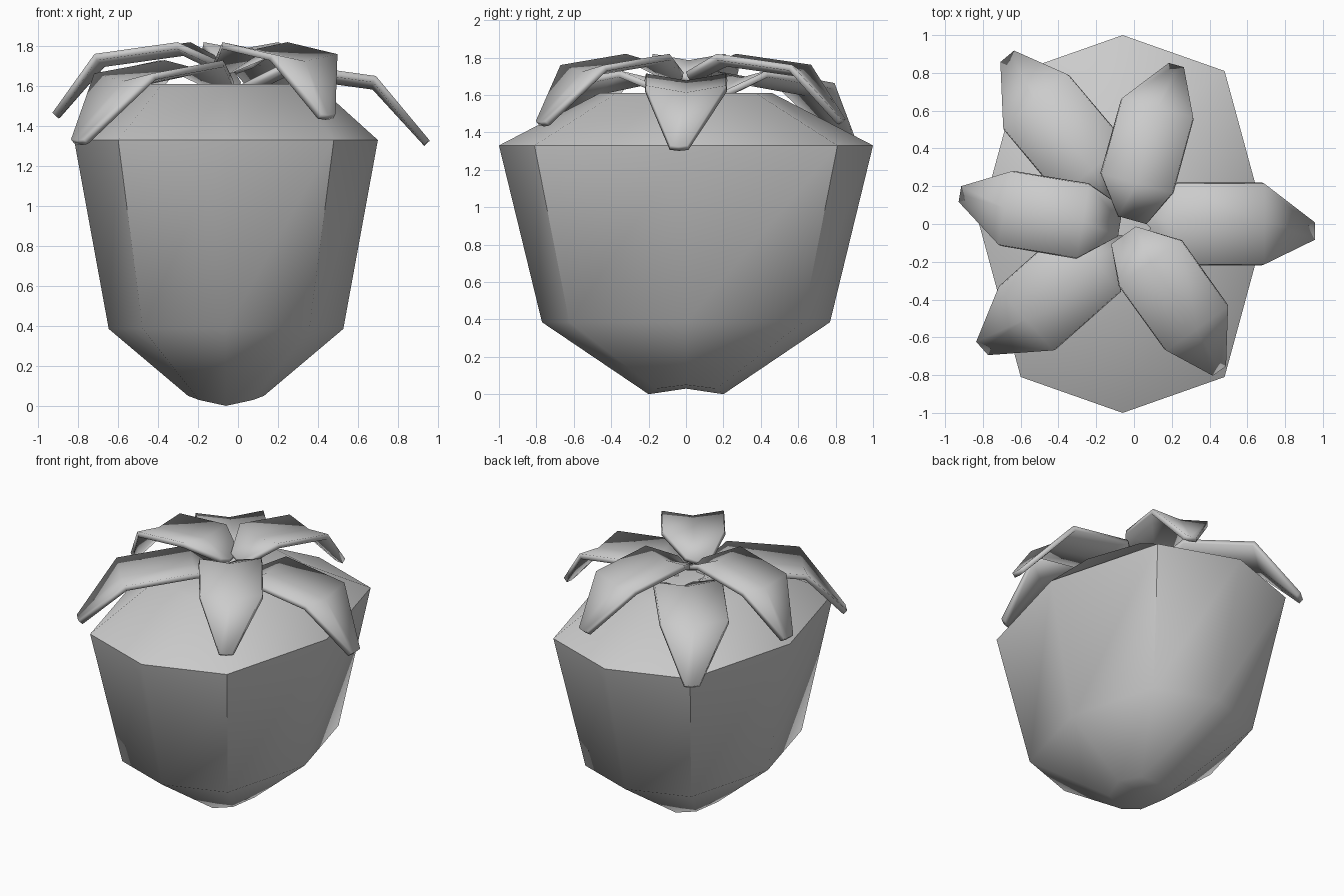
import bpy
from math import radians
from mathutils import Matrix

if "Cube" in bpy.data.objects:
    bpy.data.objects.remove(bpy.data.objects["Cube"])


def make_object(name, verts, faces, angle):
    mesh = bpy.data.meshes.new(name)
    mesh.from_pydata(verts, [], faces)
    obj = bpy.data.objects.new(name, mesh)
    bpy.context.collection.objects.link(obj)
    bpy.ops.object.select_all(action='DESELECT')
    obj.select_set(True)
    bpy.context.view_layer.objects.active = obj
    bpy.ops.object.mode_set(mode='EDIT')
    bpy.ops.mesh.select_all(action='SELECT')
    bpy.ops.mesh.normals_make_consistent(inside=False)
    bpy.ops.object.mode_set(mode='OBJECT')
    bpy.ops.object.shade_smooth_by_angle(angle=radians(angle))
    return obj


# Fruit body: eight-sided rings (half width x, half width y, z)
octagon = [(1, 0), (.71, .81), (0, 1), (-.71, .81),
           (-1, 0), (-.71, -.81), (0, -1), (.71, -.81)]
rings = [(.19, .20, .02), (.587, .77, .385), (.76, 1.0, 1.33), (.45, .46, 1.61)]
verts, faces = [], []
for i, (rx, ry, z) in enumerate(rings):
    for u, v in octagon:
        # the lowest ring dips at front and back
        dz = .03 * u * u - .02 * (1 - abs(u)) if i == 0 else 0
        verts.append((-.06 + rx * u, ry * v, z + dz))
for i in range(3):
    for k in range(8):
        n = (k + 1) % 8
        faces.append((i * 8 + k, i * 8 + n, i * 8 + 8 + n, i * 8 + 8 + k))
faces.append(tuple(range(24, 32)))
verts.append((-.06, 0, .03))
faces += [(32, (k + 1) % 8, k) for k in range(8)]
make_object("fruit_body", verts, faces, 50)

# Leaf rows: distance, sideways shift, half width, height, centre fold depth
rows = [(-.20, -.03, .08, -.10, .03), (0, 0, .20, 0, .035),
        (.43, 0, .20, -.06, .035), (.68, -.035, .043, -.36, .005)]


def make_leaf(name, x, y, heading, z, scale):
    verts = []
    for d, s, w, h, fold in rows:
        verts += [(d, s + w, h), (d, s, h - fold), (d, s - w, h)]
    faces = [(r * 3 + c, r * 3 + c + 1, r * 3 + c + 4, r * 3 + c + 3)
             for r in range(3) for c in range(2)]
    m = (Matrix.Translation((x, y, z)) @ Matrix.Rotation(radians(heading), 4, 'Z')
         @ Matrix.Scale(scale, 4))
    verts = [m @ Matrix.Translation(v).translation for v in verts]
    leaf = make_object(name, verts, faces, 60)
    # open sheets need a known up direction before thickening
    if leaf.data.polygons[0].normal.z < 0:
        leaf.data.flip_normals()
    mod = leaf.modifiers.new("thickness", 'SOLIDIFY')
    mod.thickness = .035
    mod.offset = -1


# Alternating lower and upper leaves around the crown
leaves = [(.23, 0, 0, 1.715, 1.07), (.015, .215, 74.5, 1.82, .97),
          (-.22, .29, 130, 1.73, 1.1), (-.27, .015, 170.5, 1.82, .98),
          (-.22, -.19, 221.7, 1.73, 1.1), (.085, -.205, 305.6, 1.82, 1.0)]
for i, p in enumerate(leaves):
    make_leaf(f"leaf_{i + 1}", *p)
